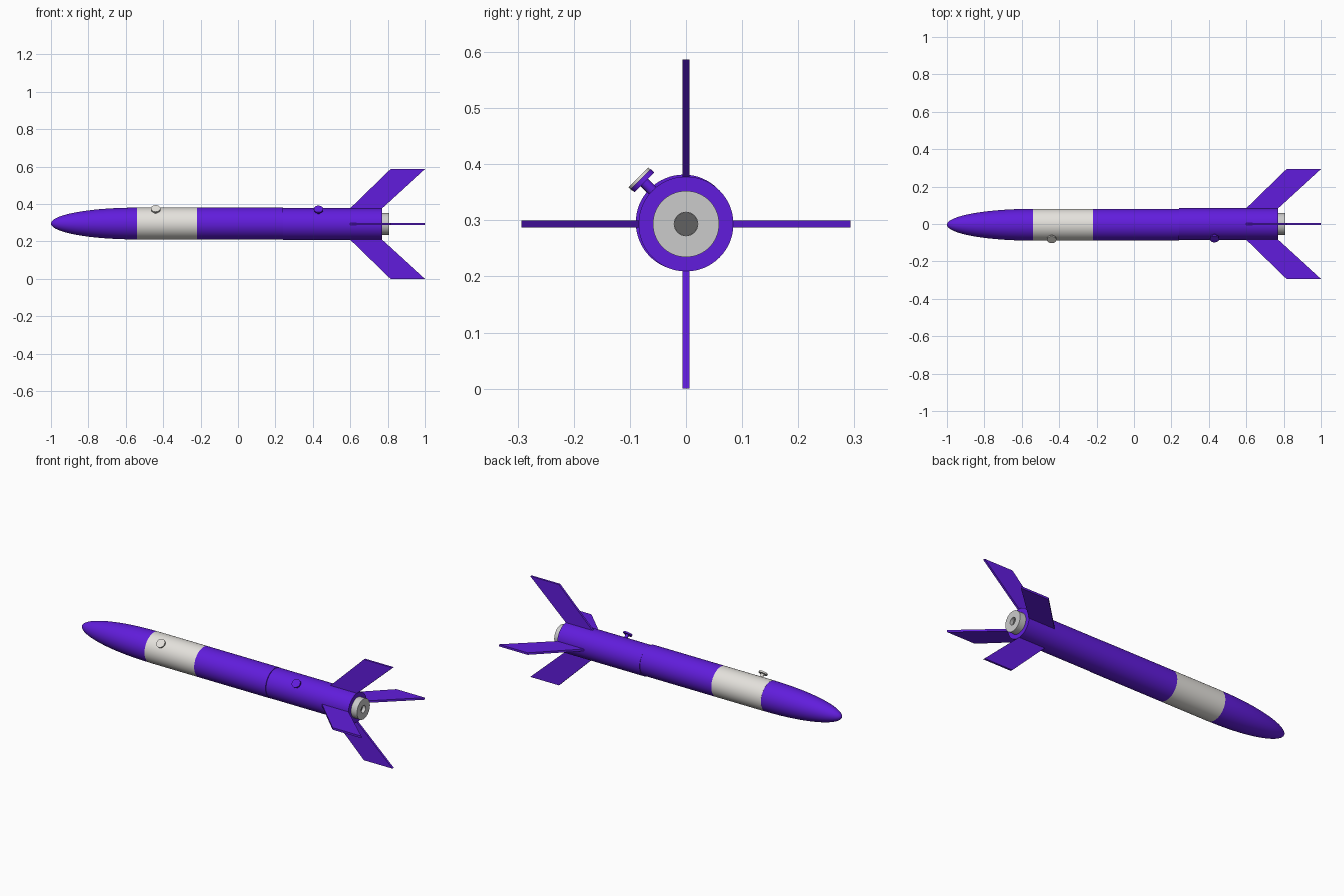
import bpy, bmesh, math
from mathutils import Vector, Matrix

if "Cube" in bpy.data.objects:
    bpy.data.objects.remove(bpy.data.objects["Cube"])

SEG = 64
FWD = (-0.004, 0.296)   # axis (y, z) of the forward airframe
AFT = (0.0, 0.2935)     # axis (y, z) of the booster


def material(name, rgb):
    m = bpy.data.materials.new(name)
    m.diffuse_color = (*rgb, 1)
    m.use_nodes = True
    m.node_tree.nodes["Principled BSDF"].inputs["Base Color"].default_value = m.diffuse_color
    return m


PURPLE = material("purple", (0.12, 0.012, 0.72))
WHITE = material("white", (0.78, 0.76, 0.72))
DARK = material("dark_grey", (0.12, 0.12, 0.12))


def finish(name, bm, mat):
    bmesh.ops.recalc_face_normals(bm, faces=bm.faces)
    me = bpy.data.meshes.new(name)
    bm.to_mesh(me)
    bm.free()
    ob = bpy.data.objects.new(name, me)
    bpy.context.collection.objects.link(ob)
    if mat:
        me.materials.append(mat)
    return ob


def lathe(name, profile, origin, direction, mat, seg=SEG):
    """Spin (distance, radius) points around an axis."""
    bm = bmesh.new()
    verts = [bm.verts.new((r, 0, d)) for d, r in profile]
    edges = [bm.edges.new(p) for p in zip(verts, verts[1:])]
    bmesh.ops.spin(bm, geom=verts + edges, axis=(0, 0, 1), cent=(0, 0, 0),
                   angle=math.tau, steps=seg, use_duplicate=False)
    bmesh.ops.remove_doubles(bm, verts=bm.verts, dist=1e-5)
    rot = Vector(direction).to_track_quat('Z', 'Y').to_matrix().to_4x4()
    bm.transform(Matrix.Translation(origin) @ rot)
    ob = finish(name, bm, mat)
    bpy.ops.object.select_all(action='DESELECT')
    ob.select_set(True)
    bpy.context.view_layer.objects.active = ob
    bpy.ops.object.shade_smooth_by_angle(angle=math.radians(35))
    return ob


def tube(name, x0, x1, r, axis, mat):
    return lathe(name, [(x0, 0), (x0, r), (x1, r), (x1, 0)], (0, *axis), (1, 0, 0), mat)


# Rounded nose cone
nose = [(-0.54 - 0.46 * math.cos(t), 0.085 * math.sin(t))
        for t in [i * math.pi / 48 for i in range(25)]]
lathe("nose_cone", nose + [(-0.54, 0)], (0, *FWD), (1, 0, 0), PURPLE)

# Body tubes
tube("payload_bay", -0.54, -0.22, 0.0855, FWD, WHITE)
tube("forward_tube", -0.22, 0.24, 0.0855, FWD, PURPLE)
tube("booster_tube", 0.24, 0.77, 0.0845, AFT, PURPLE)

# Motor retainer with nozzle recess
lathe("motor_retainer", [(0.74, 0), (0.74, 0.059), (0.808, 0.059), (0.808, 0.021),
                         (0.785, 0.021), (0.785, 0)], (0, *AFT), (1, 0, 0), None)
tube("nozzle_throat", 0.780, 0.788, 0.0208, AFT, DARK)

# Four swept fins
outline = [(0.585, 0.07), (0.815, 0.2935), (1.0, 0.2935), (0.755, 0.07)]
for i, side in enumerate(("right", "top", "left", "bottom")):
    bm = bmesh.new()
    face = bm.faces.new([bm.verts.new((x, r, -0.006)) for x, r in outline])
    ext = bmesh.ops.extrude_face_region(bm, geom=[face])["geom"]
    bmesh.ops.translate(bm, vec=(0, 0, 0.012),
                        verts=[v for v in ext if isinstance(v, bmesh.types.BMVert)])
    bm.transform(Matrix.Translation((0, *AFT)) @ Matrix.Rotation(i * math.pi / 2, 4, 'X'))
    finish("fin_" + side, bm, PURPLE)

# Rail buttons, pointing diagonally up towards the front
for name, x, axis, mat in (("forward_rail_button", -0.44, FWD, WHITE),
                           ("aft_rail_button", 0.43, AFT, PURPLE)):
    lathe(name, [(0.07, 0), (0.07, 0.009), (0.105, 0.009), (0.105, 0.025),
                 (0.114, 0.025), (0.114, 0)], (x, *axis), (0, -1, 1), mat, 32)
